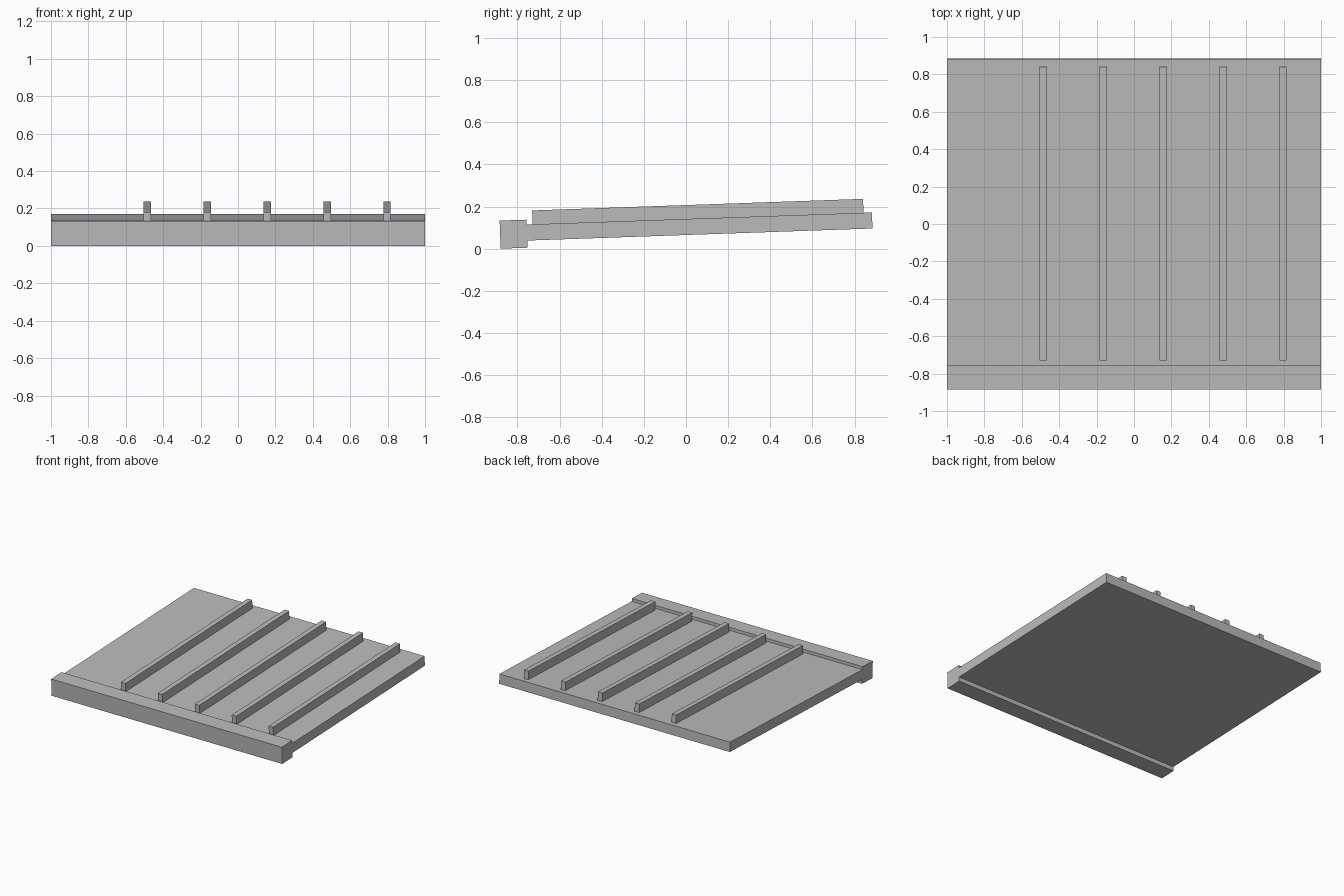
import bpy
import bmesh
from math import radians
from mathutils import Matrix

cube = bpy.data.objects.get("Cube")
if cube:
    bpy.data.objects.remove(cube, do_unlink=True)

grey = bpy.data.materials.new("plain_grey")
grey.use_nodes = True
colour = (0.5, 0.5, 0.5, 1.0)
grey.diffuse_color = colour
grey.node_tree.nodes["Principled BSDF"].inputs["Base Color"].default_value = colour

# Everything is drawn level, then tilted about the lower front edge
TILT = Matrix.Translation((0, -0.8803, 0)) @ Matrix.Rotation(radians(2), 4, "X")


def extrude_profile(name, profile, x_min, x_max):
    """Extrude a (depth, height) outline from x_min to x_max, then tilt it."""
    bm = bmesh.new()
    face = bm.faces.new([bm.verts.new((x_min, d, h)) for d, h in profile])
    new = bmesh.ops.extrude_face_region(bm, geom=[face])["geom"]
    verts = [g for g in new if isinstance(g, bmesh.types.BMVert)]
    bmesh.ops.translate(bm, verts=verts, vec=(x_max - x_min, 0, 0))
    bm.transform(TILT)
    bmesh.ops.recalc_face_normals(bm, faces=bm.faces)
    mesh = bpy.data.meshes.new(name)
    bm.to_mesh(mesh)
    bm.free()
    mesh.materials.append(grey)
    obj = bpy.data.objects.new(name, mesh)
    bpy.context.collection.objects.link(obj)
    return obj


# Board with a thicker lip along its front edge
LIP_DEPTH, LIP_TOP = 0.128, 0.133
BOARD_END, BOARD_BOTTOM, BOARD_TOP = 1.768, 0.034, 0.11
extrude_profile("board_with_front_lip", [
    (0, 0), (LIP_DEPTH, 0), (LIP_DEPTH, BOARD_BOTTOM), (BOARD_END, BOARD_BOTTOM),
    (BOARD_END, BOARD_TOP), (LIP_DEPTH, BOARD_TOP), (LIP_DEPTH, LIP_TOP), (0, LIP_TOP),
], -1, 1)

# Five evenly spaced rails on top of the board
RAIL_START, RAIL_END, RAIL_TOP, RAIL_WIDTH = 0.156, 1.728, 0.176, 0.039
for i in range(5):
    x = -0.485 + i * 0.3205
    extrude_profile(f"rail_{i + 1}", [
        (RAIL_START, BOARD_TOP), (RAIL_END, BOARD_TOP),
        (RAIL_END, RAIL_TOP), (RAIL_START, RAIL_TOP),
    ], x - RAIL_WIDTH / 2, x + RAIL_WIDTH / 2)
